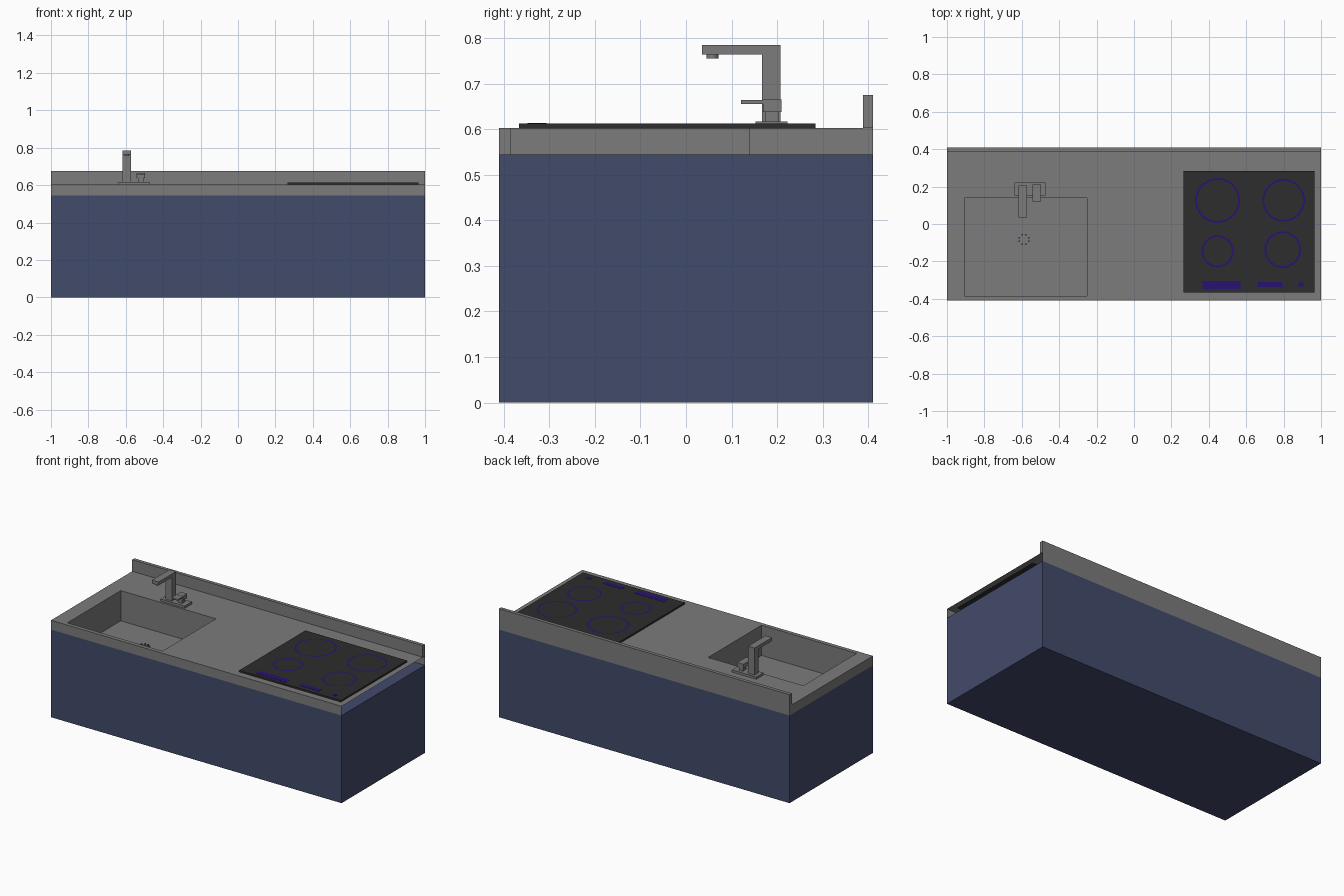
import bpy, bmesh, math

if "Cube" in bpy.data.objects:
    bpy.data.objects.remove(bpy.data.objects["Cube"])


def material(name, rgb):
    m = bpy.data.materials.new(name)
    m.diffuse_color = (*rgb, 1)
    m.use_nodes = True
    m.node_tree.nodes["Principled BSDF"].inputs["Base Color"].default_value = m.diffuse_color
    return m


STEEL = material("grey steel", (0.2, 0.2, 0.2))
BLUE = material("slate blue", (0.055, 0.07, 0.145))
BLACK = material("black glass", (0.026, 0.026, 0.026))
VIOLET = material("violet marking", (0.022, 0.006, 0.17))


def finish(name, bm, mat):
    mesh = bpy.data.meshes.new(name)
    bmesh.ops.remove_doubles(bm, verts=bm.verts, dist=1e-5)
    bm.to_mesh(mesh)
    bm.free()
    mesh.materials.append(mat)
    ob = bpy.data.objects.new(name, mesh)
    bpy.context.collection.objects.link(ob)
    return ob


def add_box(bm, x0, x1, y0, y1, z0, z1):
    for v in bmesh.ops.create_cube(bm, size=1)["verts"]:
        v.co = (x1 if v.co.x > 0 else x0, y1 if v.co.y > 0 else y0, z1 if v.co.z > 0 else z0)


def box(name, mat, *extents):
    bm = bmesh.new()
    add_box(bm, *extents)
    return finish(name, bm, mat)


def quad(bm, *pts):
    bm.faces.new([bm.verts.new(p) for p in pts])


def wall(bm, a, b, z0, z1):
    """Vertical quad from a to b, facing right of the direction a -> b."""
    quad(bm, (*a, z0), (*b, z0), (*b, z1), (*a, z1))


def holed_top(bm, x0, x1, y0, y1, z):
    """Full-size flat top with a rectangular opening."""
    xs, ys = (-1, x0, x1, 1), (-0.41, y0, y1, 0.41)
    for i in range(3):
        for j in range(3):
            if (i, j) != (1, 1):
                quad(bm, (xs[i], ys[j], z), (xs[i + 1], ys[j], z),
                     (xs[i + 1], ys[j + 1], z), (xs[i], ys[j + 1], z))


def corners(x0, x1, y0, y1):
    return [(x0, y0), (x1, y0), (x1, y1), (x0, y1)]


COUNTER, CAB_TOP, BASIN_Z = 0.603, 0.545, 0.415
basin = (-0.905, -0.25, -0.385, 0.14)
outer = corners(-1, 1, -0.41, 0.41)

# cabinet body, open above the basin
bm = bmesh.new()
holed_top(bm, -0.907, -0.248, -0.387, 0.142, CAB_TOP)
for k in range(4):
    wall(bm, outer[k], outer[(k + 1) % 4], 0, CAB_TOP)
quad(bm, *[(x, y, 0) for x, y in reversed(outer)])
finish("cabinet", bm, BLUE)

# worktop shell with sunken basin; the right end is open
bm = bmesh.new()
holed_top(bm, *basin, COUNTER)
for k in (0, 2, 3):
    wall(bm, outer[k], outer[(k + 1) % 4], CAB_TOP, COUNTER)
rim = corners(*basin)
for k in range(4):
    wall(bm, rim[(k + 1) % 4], rim[k], BASIN_Z, COUNTER)
quad(bm, *[(x, y, BASIN_Z) for x, y in rim])
finish("worktop_with_basin", bm, STEEL)

box("backsplash", STEEL, -1, 1, 0.388, 0.41, COUNTER, 0.675)

# drain: ring of small studs
bm = bmesh.new()
for k in range(8):
    a = math.tau * (k + 0.5) / 8
    x, y = -0.588 + 0.027 * math.cos(a), -0.083 + 0.027 * math.sin(a)
    add_box(bm, x - 0.004, x + 0.004, y - 0.004, y + 0.004, BASIN_Z, BASIN_Z + 0.018)
finish("drain_studs", bm, STEEL)

# tap: base plate, L-shaped spout, nozzle
box("tap_base_plate", STEEL, -0.64, -0.474, 0.153, 0.223, COUNTER, 0.617)
bm = bmesh.new()
profile = [(0.167, 0.617), (0.207, 0.617), (0.207, 0.785), (0.035, 0.785), (0.035, 0.764), (0.167, 0.764)]
side = bm.faces.new([bm.verts.new((-0.617, y, z)) for y, z in profile])
new = bmesh.ops.extrude_face_region(bm, geom=[side])["geom"]
bmesh.ops.translate(bm, vec=(0.045, 0, 0), verts=[g for g in new if isinstance(g, bmesh.types.BMVert)])
bmesh.ops.recalc_face_normals(bm, faces=bm.faces)
finish("tap_spout", bm, STEEL)
bm = bmesh.new()
bmesh.ops.create_cone(bm, cap_ends=True, segments=16, radius1=0.013, radius2=0.013, depth=0.01)
bmesh.ops.translate(bm, vec=(-0.595, 0.058, 0.76), verts=bm.verts)
finish("tap_nozzle", bm, STEEL)

# tap handle
box("handle_stem", STEEL, -0.534, -0.506, 0.173, 0.204, 0.617, 0.639)
box("handle_block", STEEL, -0.542, -0.498, 0.169, 0.21, 0.638, 0.665)
box("handle_lever", STEEL, -0.542, -0.498, 0.121, 0.17, 0.655, 0.664)

# hob plate
HOB = 0.613
box("hob_plate", BLACK, 0.265, 0.965, -0.367, 0.284, 0.602, HOB)


def ring(name, x, y, r, width=0.01, n=48):
    bm = bmesh.new()
    z = HOB + 0.001
    pt = lambda rad, k: (x + rad * math.cos(math.tau * k / n), y + rad * math.sin(math.tau * k / n), z)
    for k in range(n):
        quad(bm, pt(r - width, k), pt(r, k), pt(r, k + 1), pt(r - width, k + 1))
    finish(name, bm, VIOLET)


# cooking zones and control marks
ring("zone_back_left", 0.447, 0.126, 0.12)
ring("zone_back_right", 0.80, 0.126, 0.114)
ring("zone_front_left", 0.447, -0.146, 0.086)
ring("zone_front_right", 0.795, -0.137, 0.098)
for i, (x0, x1, y0, y1) in enumerate([(0.367, 0.57, -0.348, -0.306),
                                      (0.66, 0.793, -0.338, -0.31),
                                      (0.88, 0.906, -0.335, -0.313)]):
    box(f"control_mark_{i + 1}", VIOLET, x0, x1, y0, y1, HOB, HOB + 0.001)
